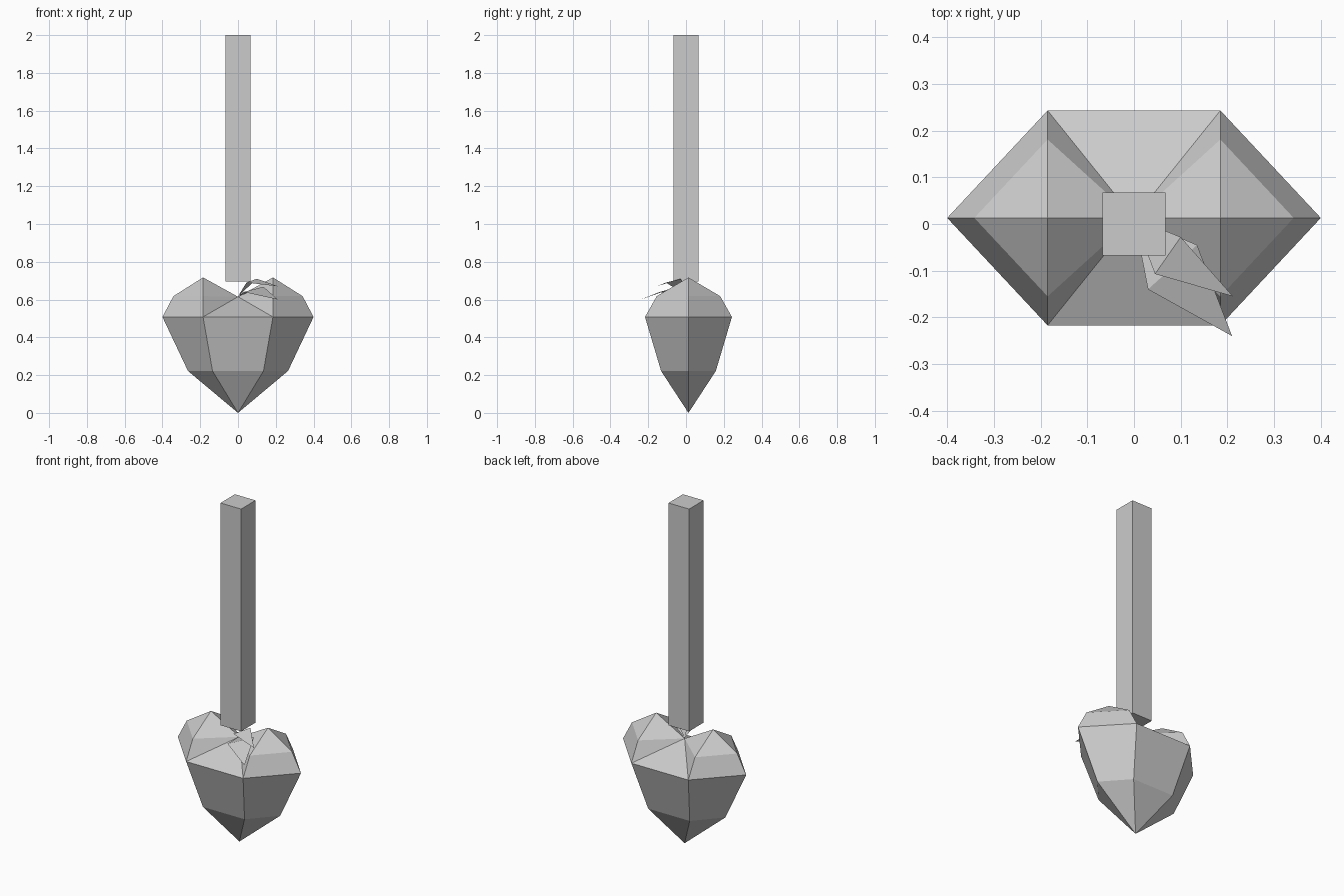
import bpy, bmesh

if "Cube" in bpy.data.objects:
    bpy.data.objects.remove(bpy.data.objects["Cube"])

grey = bpy.data.materials.new("plain_grey")
grey.diffuse_color = (0.6, 0.6, 0.6, 1)
grey.use_nodes = True
grey.node_tree.nodes["Principled BSDF"].inputs["Base Color"].default_value = grey.diffuse_color


def make(name, verts, faces, solid=True):
    mesh = bpy.data.meshes.new(name)
    mesh.from_pydata(verts, [], faces)
    mesh.materials.append(grey)
    if solid:
        bm = bmesh.new()
        bm.from_mesh(mesh)
        bmesh.ops.recalc_face_normals(bm, faces=bm.faces)
        bm.to_mesh(mesh)
        bm.free()
    obj = bpy.data.objects.new(name, mesh)
    bpy.context.collection.objects.link(obj)
    return obj


YC = 0.013  # heart centre line


def ring(side, depth, half, z):
    """Six-sided outline: two side points, four corner points."""
    return [(side, YC, z), (half, YC + depth, z), (-half, YC + depth, z),
            (-side, YC, z), (-half, YC - depth, z), (half, YC - depth, z)]


# Faceted heart: point, lower ring, widest ring
verts = [(0, YC, 0)] + ring(0.265, 0.145, 0.135, 0.222) + ring(0.4, 0.23, 0.185, 0.508)
faces = []
for i in range(6):
    j = (i + 1) % 6
    faces += [(0, 1 + j, 1 + i), (1 + i, 1 + j, 7 + j, 7 + i)]

# Two lobes meeting in a central valley
valley = len(verts)
verts.append((0, YC, 0.615))
for s, outer, back, front in ((1, 7, 8, 12), (-1, 10, 9, 11)):
    n = len(verts)
    verts += [(s * 0.185, YC, 0.717), (s * 0.342, YC, 0.618),
              (s * 0.185, YC + 0.168, 0.618), (s * 0.185, YC - 0.168, 0.618)]
    for corner, shoulder in ((back, n + 2), (front, n + 3)):
        faces += [(outer, corner, shoulder, n + 1), (n + 1, shoulder, n),
                  (n, shoulder, valley), (shoulder, corner, valley)]
faces += [(8, 9, valley), (11, 12, valley)]
make("heart_body", verts, faces)

# Square handle
w, z0, z1 = 0.067, 0.695, 2.0
box = [(x, y, z) for z in (z0, z1) for x, y in ((-w, -w), (w, -w), (w, w), (-w, w))]
make("handle", box, [(0, 3, 2, 1), (4, 5, 6, 7)] +
     [(i, (i + 1) % 4, (i + 1) % 4 + 4, i + 4) for i in range(4)])

# Two folded leaves: base, left corner, tip, right corner
base = (0, YC, 0.617)
make("lower_leaf", [base, (0.03, -0.14, 0.64), (0.21, -0.24, 0.6), (0.135, -0.045, 0.668)],
     [(0, 1, 3), (1, 2, 3)], False)
make("upper_leaf", [base, (0.045, -0.107, 0.69), (0.212, -0.155, 0.67), (0.1, -0.028, 0.71)],
     [(0, 1, 3), (1, 2, 3)], False)
